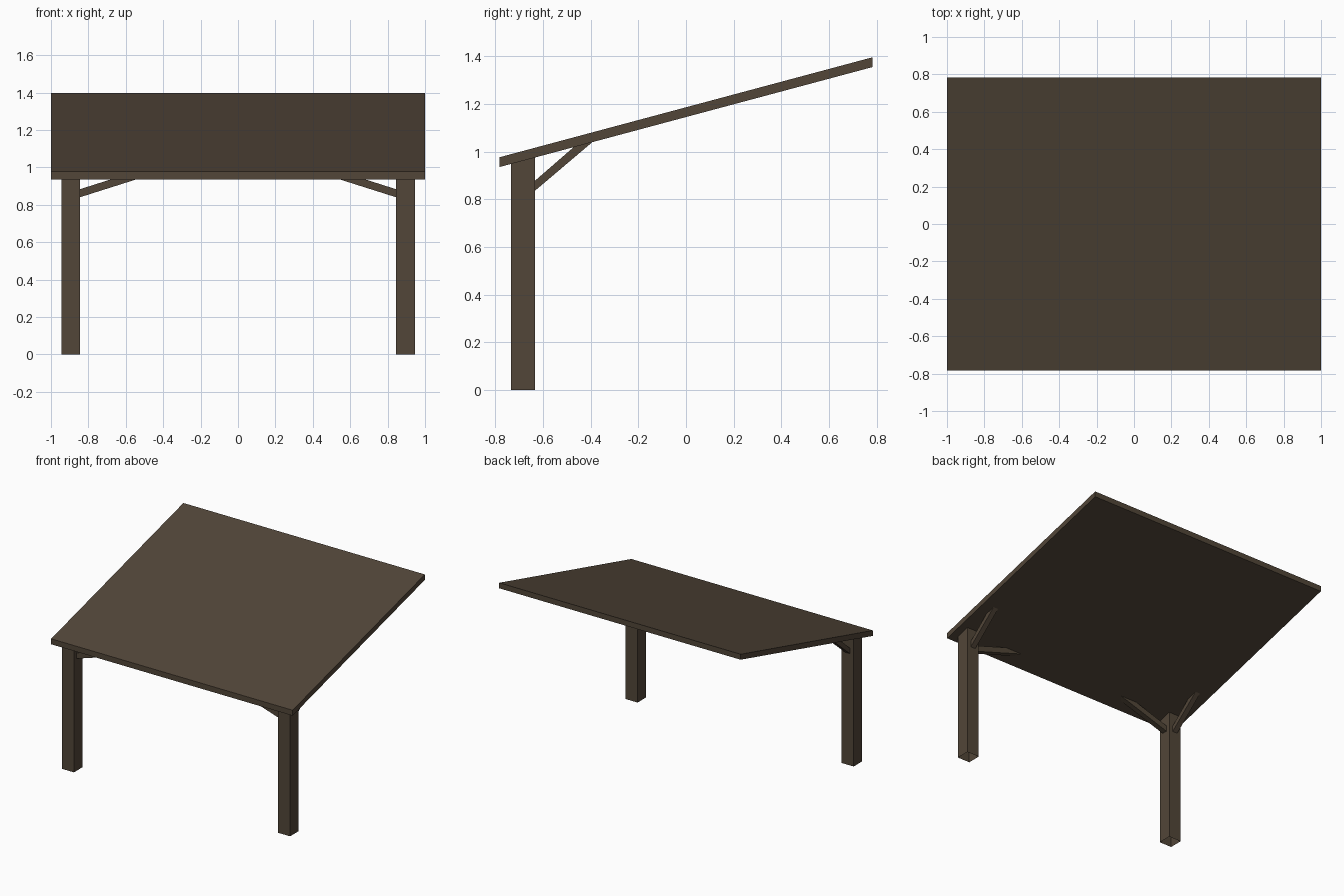
import bpy, bmesh

if "Cube" in bpy.data.objects:
    bpy.data.objects.remove(bpy.data.objects["Cube"])

wood = bpy.data.materials.new("dark brown wood")
wood.diffuse_color = (0.084, 0.061, 0.040, 1)
wood.use_nodes = True
wood.node_tree.nodes["Principled BSDF"].inputs["Base Color"].default_value = wood.diffuse_color

HALF_Y = 0.782


def under(y):
    """Height of the roof underside at depth y."""
    return 0.936 + (y + HALF_Y) * 0.268


def prism(name, profile, axis, lo, hi, mirror=False, open_bottom=False):
    """Extrude a profile along x (points are y, z) or along y (points are x, z)."""
    bm = bmesh.new()

    def ring(d):
        return [bm.verts.new((d, a, z) if axis == 'x' else (a, d, z)) for a, z in profile]

    first, second = ring(lo), ring(hi)
    bm.faces.new(first)
    bm.faces.new(second[::-1])
    n = len(profile)
    for i in range(n):
        j = (i + 1) % n
        bm.faces.new((first[i], second[i], second[j], first[j]))
    bmesh.ops.recalc_face_normals(bm, faces=bm.faces)
    if open_bottom:
        floor = [f for f in bm.faces if all(v.co.z < 1e-4 for v in f.verts)]
        bmesh.ops.delete(bm, geom=floor, context='FACES_ONLY')
    mesh = bpy.data.meshes.new(name)
    bm.to_mesh(mesh)
    bm.free()
    mesh.materials.append(wood)
    obj = bpy.data.objects.new(name, mesh)
    bpy.context.collection.objects.link(obj)
    if mirror:
        obj.modifiers.new("mirror", 'MIRROR').use_axis[0] = True
    return obj


# Sloping slab roof with upright ends
T = 0.041
prism("roof", [(-HALF_Y, under(-HALF_Y)), (HALF_Y, under(HALF_Y)),
               (HALF_Y, under(HALF_Y) + T), (-HALF_Y, under(-HALF_Y) + T)], 'x', -1, 1)

# Two front posts, hollow from below, cut to the roof slope
PX, PY, R, W = 0.895, -0.684, 0.05, 0.02
y0, y1 = PY - R, PY + R
prism("post", [(y0, 0), (y1, 0), (y1, under(y1)), (y0, under(y0))],
      'x', PX - R, PX + R, mirror=True, open_bottom=True)

# Braces running back from each post to the roof
prism("back_brace", [(y1, 0.836), (-0.393, under(-0.393)), (-0.471, under(-0.471)), (y1, 0.878)],
      'x', PX - W, PX + W, mirror=True)

# Braces running inward from each post to the roof
x1 = PX - R
prism("side_brace", [(x1, 0.840), (x1 - 0.404, 0.968), (x1 - 0.268, 0.968), (x1, 0.883)],
      'y', PY - W, PY + W, mirror=True)
